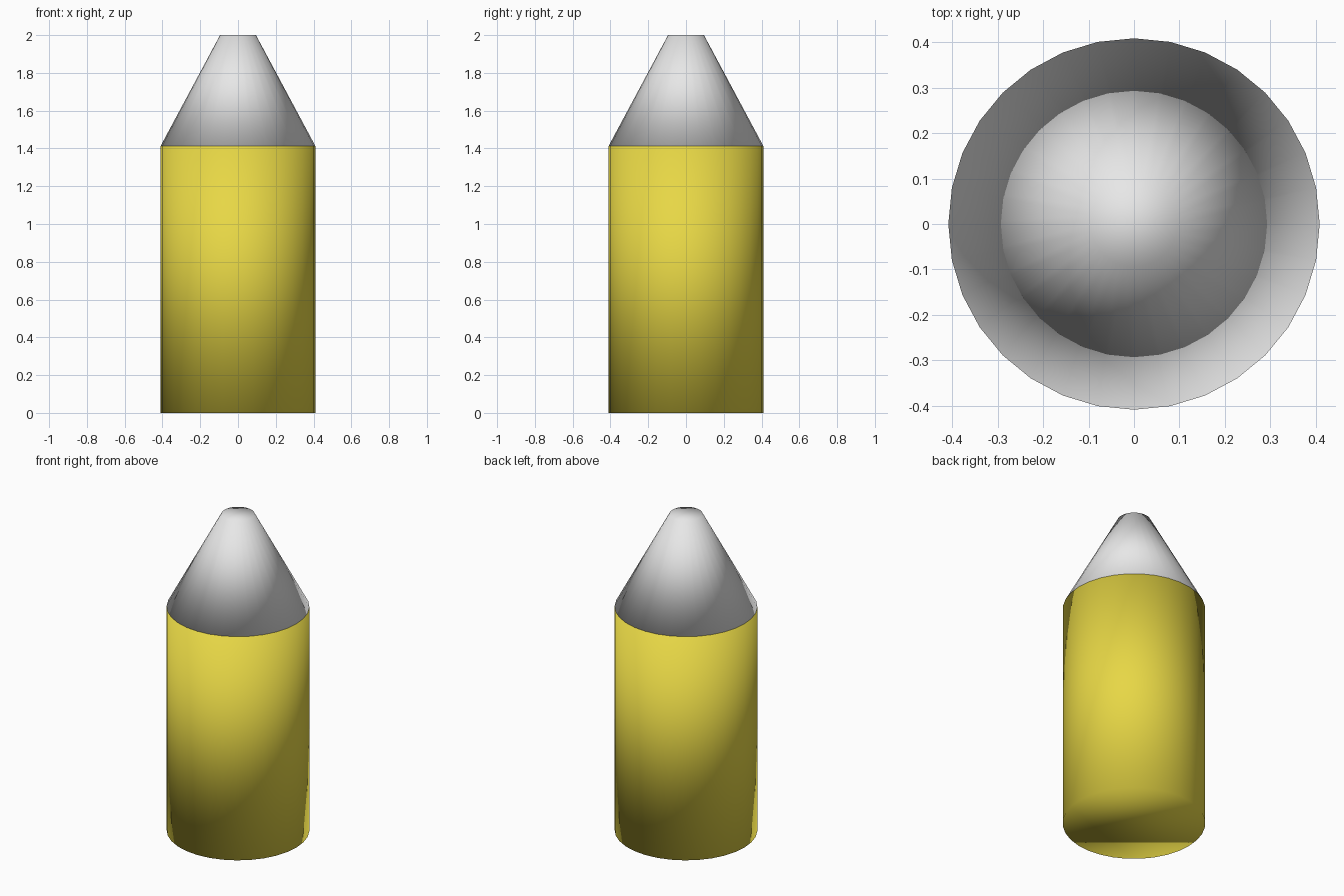
import bpy

cube = bpy.data.objects.get("Cube")
if cube:
    bpy.data.objects.remove(cube, do_unlink=True)

SIDES = 32
RADIUS = 0.409
TIP_RADIUS = 0.095
SHOULDER = 1.414
TOP = 2.0


def make_material(name, colour):
    mat = bpy.data.materials.new(name)
    mat.use_nodes = True
    mat.diffuse_color = colour
    mat.node_tree.nodes["Principled BSDF"].inputs["Base Color"].default_value = colour
    return mat


def make_round_part(name, low_radius, high_radius, bottom, top, mat):
    """Capped round section, smooth shaded all over including its rims."""
    bpy.ops.mesh.primitive_cone_add(
        vertices=SIDES, radius1=low_radius, radius2=high_radius,
        depth=top - bottom, end_fill_type='NGON',
        location=(0, 0, (bottom + top) / 2))
    part = bpy.context.object
    part.name = part.data.name = name
    part.data.materials.append(mat)
    bpy.ops.object.shade_smooth()
    return part


yellow = make_material("yellow", (0.8, 0.68, 0.06, 1))
pale_grey = make_material("pale grey", (0.8, 0.8, 0.8, 1))

# Cylindrical body
make_round_part("body", RADIUS, RADIUS, 0, SHOULDER, yellow)

# Blunt tapered tip
make_round_part("tip", RADIUS, TIP_RADIUS, SHOULDER, TOP, pale_grey)
